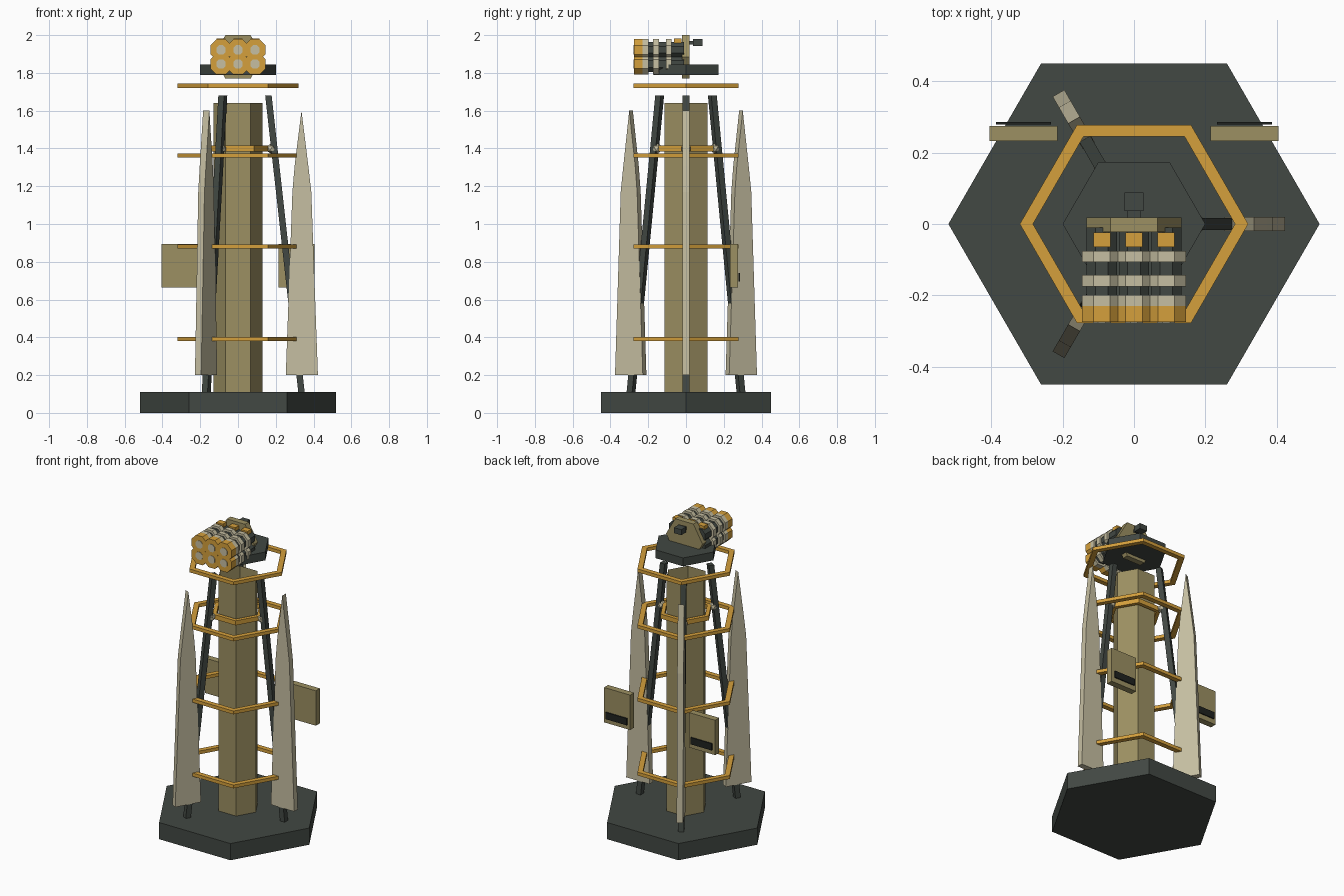
import bpy, bmesh, math
from mathutils import Matrix, Vector

if "Cube" in bpy.data.objects:
    bpy.data.objects.remove(bpy.data.objects["Cube"])


def mat(name, rgb):
    m = bpy.data.materials.new(name)
    m.diffuse_color = (*rgb, 1)
    m.use_nodes = True
    m.node_tree.nodes["Principled BSDF"].inputs["Base Color"].default_value = m.diffuse_color
    return m


DARK = mat("dark grey", (0.054, 0.065, 0.056))
BLACK = mat("near black", (0.014, 0.016, 0.014))
KHAKI = mat("khaki", (0.332, 0.279, 0.122))
BEIGE = mat("beige", (0.565, 0.52, 0.36))
ORANGE = mat("orange", (0.665, 0.352, 0.045))


def finish(name, bm, m):
    bmesh.ops.recalc_face_normals(bm, faces=bm.faces)
    me = bpy.data.meshes.new(name)
    bm.to_mesh(me)
    bm.free()
    me.materials.append(m)
    ob = bpy.data.objects.new(name, me)
    bpy.context.collection.objects.link(ob)
    return ob


def box(name, m, x, y, z):
    """Box from (min, max) pairs."""
    bm = bmesh.new()
    bmesh.ops.create_cube(bm, size=1)
    for v in bm.verts:
        v.co = [(a + b) / 2 + c * (b - a) for (a, b), c in zip((x, y, z), v.co)]
    return finish(name, bm, m)


def loop(bm, n, r, z, turn=0):
    return [bm.verts.new((r * math.cos(turn + math.tau * i / n),
                          r * math.sin(turn + math.tau * i / n), z)) for i in range(n)]


def bridge(bm, a, b):
    for i in range(len(a)):
        j = (i + 1) % len(a)
        bm.faces.new((a[i], a[j], b[j], b[i]))


def prism(name, m, n, r, z0, z1, turn=0, top=True):
    bm = bmesh.new()
    a, b = loop(bm, n, r, z0, turn), loop(bm, n, r, z1, turn)
    bridge(bm, a, b)
    bm.faces.new(a)
    if top:
        bm.faces.new(b)
    return finish(name, bm, m)


def hoop(name, m, r_out, r_in, z0, z1):
    bm = bmesh.new()
    ls = [loop(bm, 6, r, z) for r, z in ((r_out, z0), (r_out, z1), (r_in, z1), (r_in, z0))]
    for i in range(4):
        bridge(bm, ls[i], ls[(i + 1) % 4])
    return finish(name, bm, m)


def lay(ob, x, z):
    """Turn an upright prism to lie along y (its z becomes y)."""
    ob.data.transform(Matrix(((1, 0, 0, x), (0, 0, 1, 0), (0, -1, 0, z), (0, 0, 0, 1))))
    ob.data.flip_normals()
    bm = bmesh.new()
    bm.from_mesh(ob.data)
    bmesh.ops.recalc_face_normals(bm, faces=bm.faces)
    bm.to_mesh(ob.data)
    bm.free()
    return ob


def slab(name, m, outline, half):
    """Outline in the xz plane, thickened along y."""
    bm = bmesh.new()
    a, b = ([bm.verts.new((x, s * half, z)) for x, z in outline] for s in (-1, 1))
    bridge(bm, a, b)
    bm.faces.new(a)
    bm.faces.new(b)
    return finish(name, bm, m)


# Base, hollow column and hoops
prism("base", DARK, 6, 0.52, 0, 0.11)
prism("column", KHAKI, 6, 0.13, 0.11, 1.64, top=False)
for z in (0.392, 0.88, 1.362, 1.732):
    hoop("hoop", ORANGE, 0.32, 0.283, z - 0.011, z + 0.011)
hoop("column_collar", ORANGE, 0.167, 0.14, 1.385, 1.415)

# Three struts, fins and joints around the column
for k in range(3):
    turn = Matrix.Rotation(k * math.tau / 3, 4, 'Z')
    strut = slab("strut", DARK, [(0.319, 0.11), (0.353, 0.11), (0.178, 1.68), (0.144, 1.68)], 0.0175)
    fin = slab("fin", BEIGE, [(0.253, 0.2), (0.423, 0.2), (0.388, 1.17), (0.372, 1.31),
                              (0.336, 1.6), (0.3, 1.31), (0.288, 1.17)], 0.019)
    bm = bmesh.new()
    bmesh.ops.create_icosphere(bm, subdivisions=1, radius=0.028,
                               matrix=Matrix.Translation((0.176, 0, 1.4)))
    joint = finish("strut_joint", bm, BEIGE)
    for ob in (strut, fin, joint):
        ob.data.transform(turn)

# Side panels with a dark strip behind each
for s in (-1, 1):
    box("side_panel", KHAKI, (s * 0.31 - 0.095, s * 0.31 + 0.095), (0.233, 0.275), (0.665, 0.895))
    box("panel_strip", BLACK, (s * 0.31 - 0.077, s * 0.31 + 0.077), (0.279, 0.286), (0.695, 0.74))

# Turret platform, mounting plate and rear sensor
prism("platform", DARK, 6, 0.2, 1.79, 1.845)
lay(prism("mount_plate", KHAKI, 6, 0.133, -0.022, 0.018), 0, 1.885)
box("sensor", DARK, (-0.027, 0.027), (0.037, 0.088), (1.943, 1.979))
box("sensor_arm", DARK, (-0.018, 0.018), (0.018, 0.037), (1.95, 1.97))

# Six launch tubes in two rows of three
for x in (-0.09, 0, 0.09):
    for z in (1.847, 1.922):
        def tube(name, m, r, y0, y1):
            lay(prism(name, m, 8, r, y0, y1, math.pi / 8), x, z)
        tube("tube_body", DARK, 0.046, -0.24, -0.01)
        tube("tube_muzzle", ORANGE, 0.061, -0.275, -0.23)
        tube("tube_tip", BEIGE, 0.027, -0.278, -0.27)
        for y in (-0.215, -0.159, -0.091):
            tube("tube_band", BEIGE, 0.061, y - 0.0155, y + 0.0155)
    box("tube_clamp", ORANGE, (x - 0.024, x + 0.024), (-0.064, -0.024), (1.95, 1.982))
